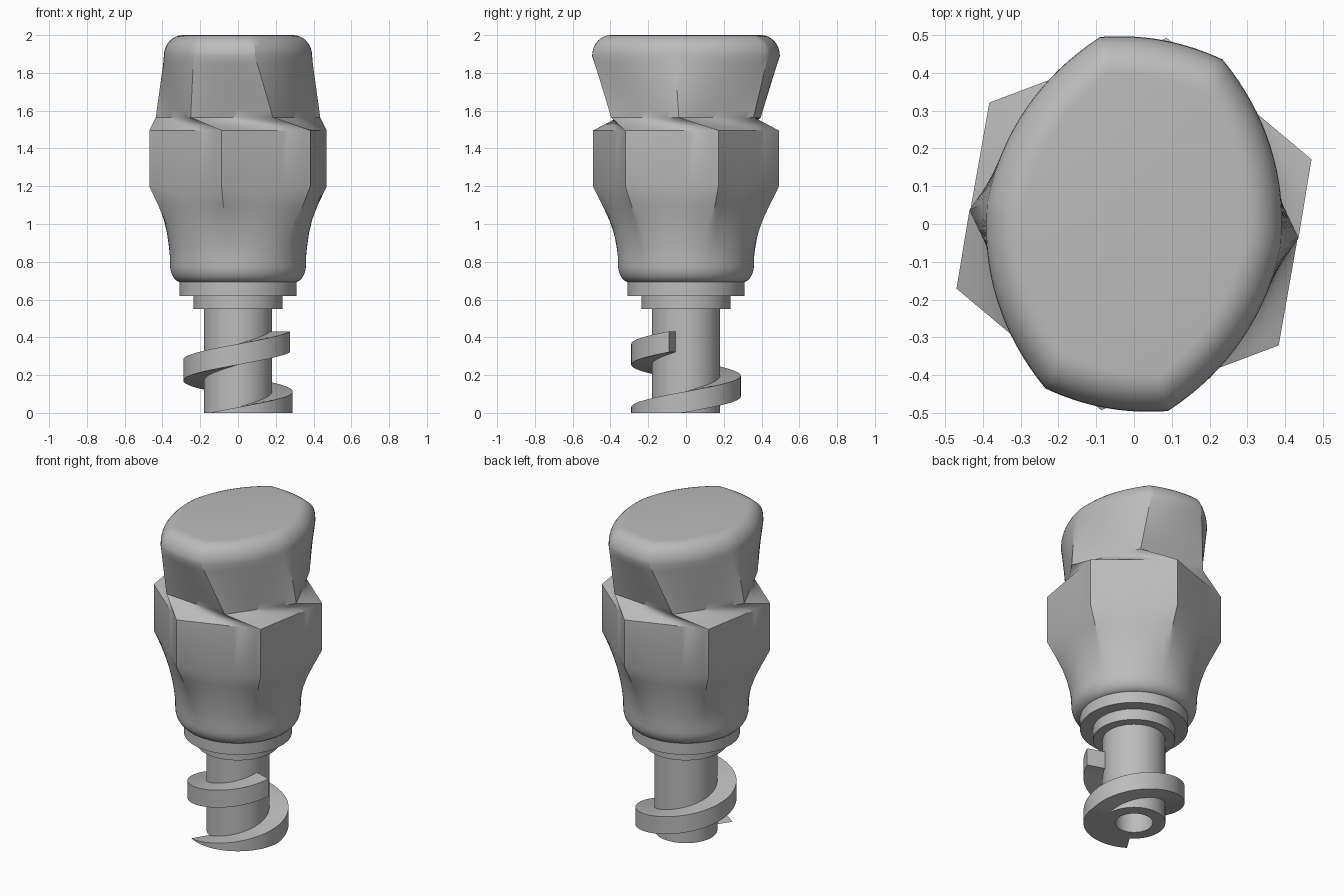
import bpy
from math import sin, cos, pi, radians
from mathutils import Vector

cube = bpy.data.objects.get("Cube")
if cube:
    bpy.data.objects.remove(cube, do_unlink=True)

SIDE = 16          # points along each of the six sides
N = 6 * SIDE

grey = bpy.data.materials.new("plain_grey")
grey.use_nodes = True
colour = (0.5, 0.5, 0.5, 1)
grey.diffuse_color = colour
grey.node_tree.nodes["Principled BSDF"].inputs["Base Color"].default_value = colour


def make_object(name, verts, faces):
    mesh = bpy.data.meshes.new(name)
    mesh.from_pydata(verts, [], faces)
    mesh.materials.append(grey)
    obj = bpy.data.objects.new(name, mesh)
    bpy.context.collection.objects.link(obj)
    bpy.ops.object.select_all(action="DESELECT")
    obj.select_set(True)
    bpy.context.view_layer.objects.active = obj
    bpy.ops.object.shade_smooth_by_angle(angle=radians(28))
    return obj


def loft(name, rings):
    """Skin closed rings of equal length, bottom to top, and cap both ends."""
    n = len(rings[0])
    verts = [p for ring in rings for p in ring]
    faces = []
    for r in range(len(rings) - 1):
        a, b = r * n, (r + 1) * n
        for i in range(n):
            j = (i + 1) % n
            faces.append((a + i, a + j, b + j, b + i))
    faces.append(tuple(reversed(range(n))))
    faces.append(tuple(range(len(verts) - n, len(verts))))
    return make_object(name, verts, faces)


def at_height(outline, z):
    return [(p.x, p.y, z) for p in outline]


def polar(radius, degrees):
    return Vector((cos(radians(degrees)), sin(radians(degrees)))) * radius


def sided(corners, bulges):
    """Outline through the corners, each side bowed outwards by its bulge."""
    out = []
    for k, a in enumerate(corners):
        b = corners[(k + 1) % len(corners)]
        normal = Vector((b.y - a.y, a.x - b.x)).normalized()
        for i in range(SIDE):
            t = i / SIDE
            out.append(a.lerp(b, t) + normal * (bulges[k % len(bulges)] * 4 * t * (1 - t)))
    return out


def blend(a, b, t):
    return [p.lerp(q, t) for p, q in zip(a, b)]


def inset(outline, d):
    return [p * (1 - d / p.length) for p in outline]


# Outlines: round foot, hexagon, twisted smaller hexagon, oval head
foot = [polar(0.36, 20 + 360 * i / N) for i in range(N)]
hexagon = sided([polar(0.5, 20 + 60 * k) for k in range(6)], [0])
neck = sided([polar(0.437, -5 + 60 * k) for k in range(6)], [0])
half = [Vector((0.39, -0.06)), Vector((0.235, 0.435)), Vector((-0.09, 0.495))]
oval = sided(half + [-p for p in half], [0.052, 0.022, 0.054])

rings = []
# Rounded foot
for k in range(7):
    a = k / 6 * pi / 2
    rings.append(at_height(inset(foot, 0.065 * (1 - sin(a))), 0.69 + 0.09 * (1 - cos(a))))
# Round to hexagon
for z, t in ((0.83, 0.99), (0.88, 0.93), (0.95, 0.81), (1.02, 0.63), (1.1, 0.36), (1.2, 0)):
    rings.append(at_height(blend(hexagon, foot, t), z))
rings.append(at_height(hexagon, 1.495))
# Twisted shoulder and flared head
for k in range(1, 4):
    rings.append(at_height(blend(hexagon, neck, k / 3), 1.495 + 0.07 * k / 3))
for k in range(1, 9):
    rings.append(at_height(blend(neck, oval, k / 8), 1.565 + 0.325 * k / 8))
# Rounded top edge
for k in range(1, 9):
    a = k / 8 * pi / 2
    rings.append(at_height(inset(oval, 0.1 * (1 - cos(a))), 1.89 + 0.11 * sin(a)))
loft("handle_body", rings)


def circle(radius, z, n=64):
    return [(radius * cos(2 * pi * i / n), radius * sin(2 * pi * i / n), z) for i in range(n)]


# Stepped collars under the handle
loft("upper_collar", [circle(0.31, 0.62), circle(0.31, 0.695)])
loft("lower_collar", [circle(0.235, 0.55), circle(0.235, 0.625)])

# Shaft with a blind bore from below
loft("shaft", [circle(0.108, 0.5), circle(0.108, 0), circle(0.18, 0), circle(0.18, 0.555)])

# Screw thread: one rectangular rib, cut off flat at the ground
START, END, PITCH, STEPS = -122, 342, 0.335, 116
verts, faces = [], []
for s in range(STEPS + 1):
    angle = START + (END - START) * s / STEPS
    top = PITCH * (angle - START) / 360
    low = max(0, top - 0.11)
    inner, outer = polar(0.17, angle), polar(0.29, angle)
    verts += [(*inner, low), (*outer, low), (*outer, top), (*inner, top)]
for s in range(STEPS):
    a, b = 4 * s, 4 * s + 4
    for i in range(4):
        j = (i + 1) % 4
        faces.append((a + i, a + j, b + j, b + i)[::-1])
faces += [(0, 1, 2, 3), tuple(4 * STEPS + i for i in (3, 2, 1, 0))]
make_object("screw_thread", verts, faces)
